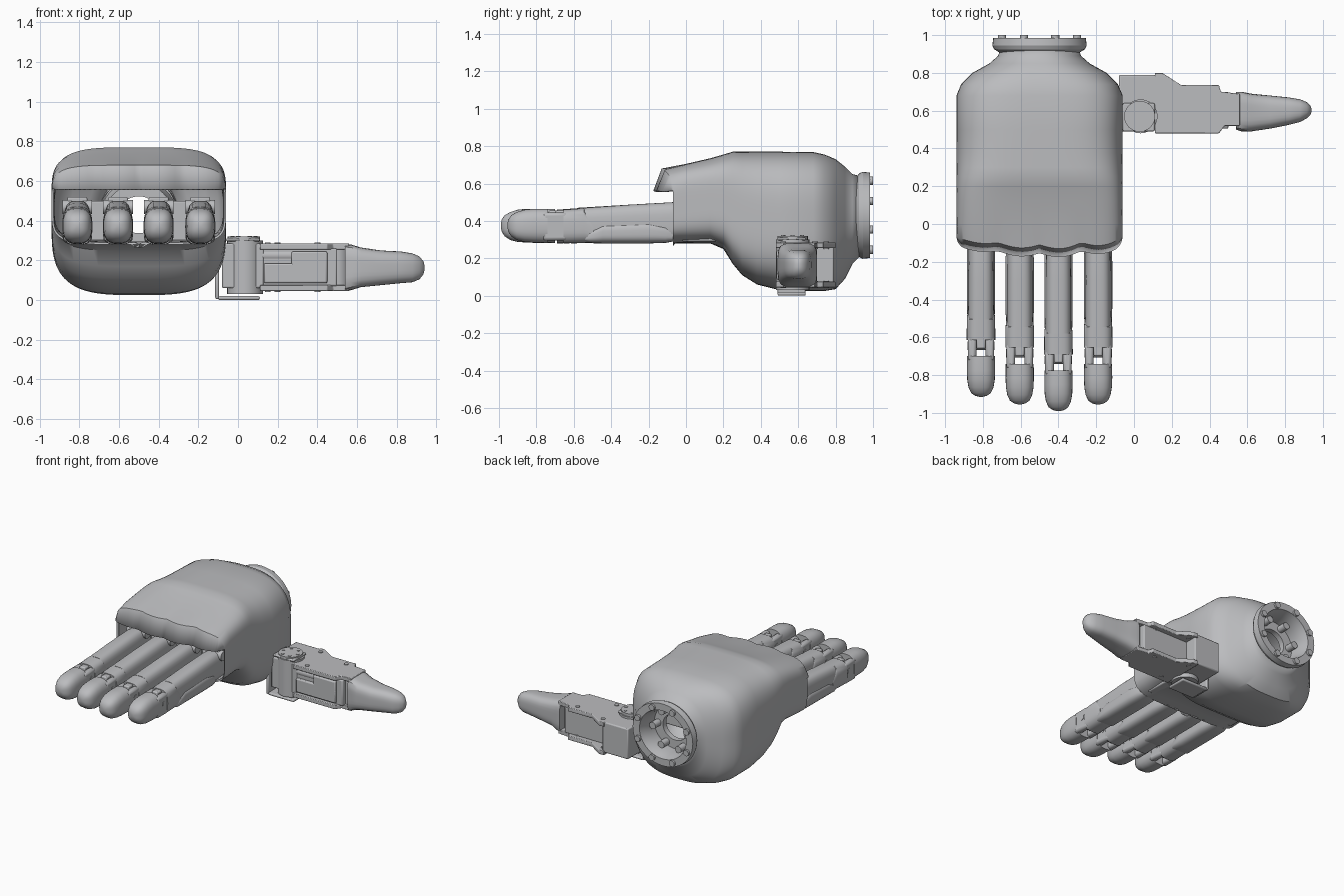
import bpy, bmesh, math
from mathutils import Matrix

cube = bpy.data.objects.get("Cube")
if cube:
    bpy.data.objects.remove(cube, do_unlink=True)

grey = bpy.data.materials.new("metal_grey")
grey.use_nodes = True
tone = (0.5, 0.505, 0.52, 1)
grey.diffuse_color = tone
grey.node_tree.nodes["Principled BSDF"].inputs["Base Color"].default_value = tone


def finish(name, bm, bevel=0, angle=35):
    """Turn a bmesh into a shaded object with the shared material."""
    bmesh.ops.recalc_face_normals(bm, faces=bm.faces)
    mesh = bpy.data.meshes.new(name)
    bm.to_mesh(mesh)
    bm.free()
    mesh.materials.append(grey)
    ob = bpy.data.objects.new(name, mesh)
    bpy.context.collection.objects.link(ob)
    bpy.ops.object.select_all(action='DESELECT')
    ob.select_set(True)
    bpy.context.view_layer.objects.active = ob
    bpy.ops.object.shade_smooth_by_angle(angle=math.radians(angle))
    if bevel:
        mod = ob.modifiers.new("soft_edges", 'BEVEL')
        mod.width = bevel
        mod.segments = 2
    return ob


def section(pos, cu, cv, hu, hv, n, axis='y', count=32):
    """Rounded-rectangle ring across the given axis."""
    pts = []
    for i in range(count):
        t = 2 * math.pi * i / count
        c, s = math.cos(t), math.sin(t)
        r = (abs(c) ** n + abs(s) ** n) ** (-1 / n)
        u, v = cu + hu * r * c, cv + hv * r * s
        pts.append((u, pos, v) if axis == 'y' else (pos, u, v))
    return pts


def loft(name, rings, caps=True, angle=35):
    bm = bmesh.new()
    rows = [[bm.verts.new(p) for p in ring] for ring in rings]
    for a, b in zip(rows, rows[1:]):
        for i in range(len(a)):
            j = (i + 1) % len(a)
            bm.faces.new((a[i], a[j], b[j], b[i]))
    if caps:
        bm.faces.new(rows[0])
        bm.faces.new(rows[-1])
    return finish(name, bm, angle=angle)


def box(name, x, y, z, bevel=0.008):
    bm = bmesh.new()
    bmesh.ops.create_cube(bm, size=1)
    for v in bm.verts:
        v.co = [lo + (c + 0.5) * (hi - lo) for c, (lo, hi) in zip(v.co, (x, y, z))]
    return finish(name, bm, bevel)


def rod(name, centre, radius, length, axis):
    bm = bmesh.new()
    turn = {'x': Matrix.Rotation(math.pi / 2, 4, 'Y'),
            'y': Matrix.Rotation(math.pi / 2, 4, 'X'), 'z': Matrix()}[axis]
    bmesh.ops.create_cone(bm, cap_ends=True, segments=24, radius1=radius,
                          radius2=radius, depth=length,
                          matrix=Matrix.Translation(centre) @ turn)
    return finish(name, bm)


# Palm shell: hollow body with a scalloped hood over the knuckles
MID = -0.5


def hand_ring(y, low, high, half, n):
    return section(y, MID, (low + high) / 2, half, (high - low) / 2, n, count=128)


def hood_edge(x):
    u = min(max((x + 0.94) / 0.88, 0), 1)
    return -0.07 - 0.04 * math.sin(math.pi * u) - 0.03 * abs(math.sin(4 * math.pi * u)) * (0.4 + 0.6 * u)


profile = [(0.0, 0.28, 0.705, 0.44, 5), (0.13, 0.28, 0.735, 0.44, 4.5),
           (0.2, 0.25, 0.755, 0.44, 4.2), (0.25, 0.17, 0.77, 0.44, 4),
           (0.3, 0.11, 0.77, 0.44, 3.8), (0.38, 0.06, 0.77, 0.44, 3.6),
           (0.5, 0.03, 0.77, 0.44, 3.5), (0.68, 0.025, 0.768, 0.44, 3.4),
           (0.74, 0.025, 0.755, 0.415, 3.2), (0.8, 0.035, 0.73, 0.355, 2.9),
           (0.85, 0.09, 0.69, 0.265, 2.5), (0.89, 0.17, 0.65, 0.22, 2.2),
           (0.93, 0.21, 0.64, 0.205, 2)]
front = hand_ring(0, 0.28, 0.68, 0.44, 5)
rim = [(x, hood_edge(x) if z > 0.55 else -0.07, z) for x, y, z in front]
lip = [(x, y - 0.045 * min(1, (z - 0.56) / 0.08), 0.56) if z > 0.56
       else (MID + (x - MID) * 0.995, y, z) for x, y, z in rim]
shell = loft("palm_shell", [lip, rim] + [hand_ring(*p) for p in profile], caps=False)
wall = shell.modifiers.new("wall", 'SOLIDIFY')
wall.thickness = 0.015
wall.offset = -1

# Wrist coupling
wrist = [(0.9, 0.2), (0.925, 0.24), (0.945, 0.25), (0.985, 0.245), (0.985, 0.19),
         (0.95, 0.18), (0.9, 0.17), (0.84, 0.17), (0.84, 0.1), (0.8, 0.1)]
loft("wrist_flange", [section(y, MID, 0.43, r, r * 0.93, 2, count=48) for y, r in wrist],
     caps=False, angle=25)
for i in range(8):
    a = math.pi * (i + 0.5) / 4
    rod("wrist_bolt", (MID + 0.215 * math.cos(a), 0.985, 0.43 + 0.2 * math.sin(a)), 0.022, 0.03, 'y')
for i in range(6):
    a = math.pi * i / 3
    rod("wrist_socket_pin", (MID + 0.14 * math.cos(a), 0.87, 0.43 + 0.14 * math.sin(a)), 0.025, 0.07, 'y')

# Internal frame on either side of the central channel
for side in (-1, 1):
    box("palm_frame", sorted((MID + side * 0.09, MID + side * 0.38)), (0.2, 0.6), (0.3, 0.5))


# Fingers
def finger(x, tip):
    joint = tip + 0.41

    def ring(y, half, low, high, n=3.2):
        return section(y, x, (low + high) / 2, half, (high - low) / 2, n)

    loft("finger_proximal", [ring(0.06, 0.06, 0.3, 0.49), ring(-0.07, 0.066, 0.29, 0.5),
                             ring(-0.3, 0.068, 0.29, 0.487), ring(joint, 0.068, 0.29, 0.47)])
    loft("finger_underside_pad", [ring(-0.07, 0.06, 0.29, 0.35), ring(-0.11, 0.072, 0.282, 0.38),
                                  ring(-0.2, 0.075, 0.28, 0.4), ring(joint + 0.1, 0.075, 0.28, 0.39),
                                  ring(joint + 0.03, 0.073, 0.283, 0.35), ring(joint, 0.06, 0.29, 0.33)])
    loft("finger_middle", [ring(joint + 0.05, 0.07, 0.288, 0.4), ring(joint, 0.075, 0.282, 0.468),
                           ring(joint - 0.11, 0.076, 0.28, 0.46)])
    for s in (-1, 1):
        box("finger_hinge_lug", sorted((x + s * 0.024, x + s * 0.07)),
            (tip + 0.19, tip + 0.32), (0.295, 0.445), 0.015)
    rod("finger_hinge_pin", (x, tip + 0.27, 0.38), 0.022, 0.145, 'x')
    box("finger_hinge_link", (x - 0.024, x + 0.024), (tip + 0.255, tip + 0.32), (0.31, 0.455))
    ends = [(0.215, 0.074, 0.282, 0.465), (0.14, 0.075, 0.284, 0.465), (0.09, 0.073, 0.288, 0.46),
            (0.05, 0.066, 0.298, 0.447), (0.02, 0.052, 0.318, 0.43),
            (0.005, 0.03, 0.342, 0.408), (0, 0.01, 0.365, 0.385)]
    loft("finger_tip", [ring(tip + d, h, lo, hi, 2.7) for d, h, lo, hi in ends])
    box("knuckle_mount", (x - 0.05, x + 0.05), (-0.02, 0.2), (0.29, 0.52))
    rod("knuckle_pin", (x, 0.0, 0.47), 0.035, 0.15, 'x')


for x, tip in ((-0.81, -0.915), (-0.605, -0.955), (-0.4, -0.99), (-0.19, -0.955)):
    finger(x, tip)

# Thumb base: strap, swivel motor and caps
box("thumb_strap_bottom", (-0.1, 0.11), (0.49, 0.64), (0, 0.02))
box("thumb_strap_side", (-0.115, -0.095), (0.49, 0.64), (0.005, 0.16))
box("thumb_strap_top", (-0.06, 0.11), (0.49, 0.64), (0.295, 0.312))
rod("thumb_swivel", (0.035, 0.57, 0.165), 0.09, 0.27, 'z')
rod("thumb_swivel_cap", (0.03, 0.57, 0.305), 0.082, 0.03, 'z')
for i in range(6):
    a = math.pi * i / 3
    rod("thumb_cap_screw", (0.03 + 0.058 * math.cos(a), 0.57 + 0.058 * math.sin(a), 0.32), 0.011, 0.008, 'z')
box("thumb_motor", (-0.08, 0.13), (0.5, 0.79), (0.06, 0.285))


# Thumb body: core between two tapering cheek plates
def thumb_ring(x, lo, hi, zlo, zhi, n=3):
    return section(x, (lo + hi) / 2, (zlo + zhi) / 2, (hi - lo) / 2, (zhi - zlo) / 2, n, 'x')


box("thumb_core", (0.1, 0.5), (0.505, 0.7), (0.07, 0.26))
box("thumb_drive_cover", (0.27, 0.45), (0.485, 0.6), (0.085, 0.245))
rod("thumb_drive", (0.2, 0.53, 0.225), 0.03, 0.16, 'x')
box("thumb_front_rail", (0.13, 0.45), (0.485, 0.53), (0.085, 0.185))
for name, z in (("lower", 0.045), ("upper", 0.255)):
    bm = bmesh.new()
    outline = [(0.11, 0.48), (0.45, 0.48), (0.48, 0.52), (0.56, 0.52),
               (0.56, 0.69), (0.46, 0.7), (0.45, 0.735), (0.25, 0.735), (0.15, 0.8), (0.11, 0.8)]
    face = bm.faces.new([bm.verts.new((x, y, z)) for x, y in outline])
    top = bmesh.ops.extrude_face_region(bm, geom=[face])["geom"]
    bmesh.ops.translate(bm, vec=(0, 0, 0.03), verts=[v for v in top if isinstance(v, bmesh.types.BMVert)])
    finish("thumb_cheek_" + name, bm, 0.004)
    for x, y in ((0.15, 0.75), (0.2, 0.52), (0.4, 0.69)):
        rod("thumb_screw", (x, y, z + 0.015), 0.015, 0.04, 'z')
rod("thumb_knuckle", (0.5, 0.6, 0.165), 0.06, 0.23, 'z')

# Thumb tip
tips = [(0.54, 0.5, 0.7, 0.045, 0.28, 6), (0.57, 0.49, 0.7, 0.05, 0.28, 5),
        (0.62, 0.49, 0.69, 0.065, 0.265, 4), (0.72, 0.505, 0.68, 0.075, 0.25, 3.4),
        (0.82, 0.525, 0.67, 0.085, 0.245, 3), (0.88, 0.54, 0.66, 0.09, 0.235, 2.8),
        (0.915, 0.56, 0.645, 0.105, 0.22, 2.6), (0.935, 0.58, 0.625, 0.13, 0.195, 2.4),
        (0.94, 0.595, 0.61, 0.15, 0.175, 2)]
loft("thumb_tip", [thumb_ring(*t) for t in tips])
